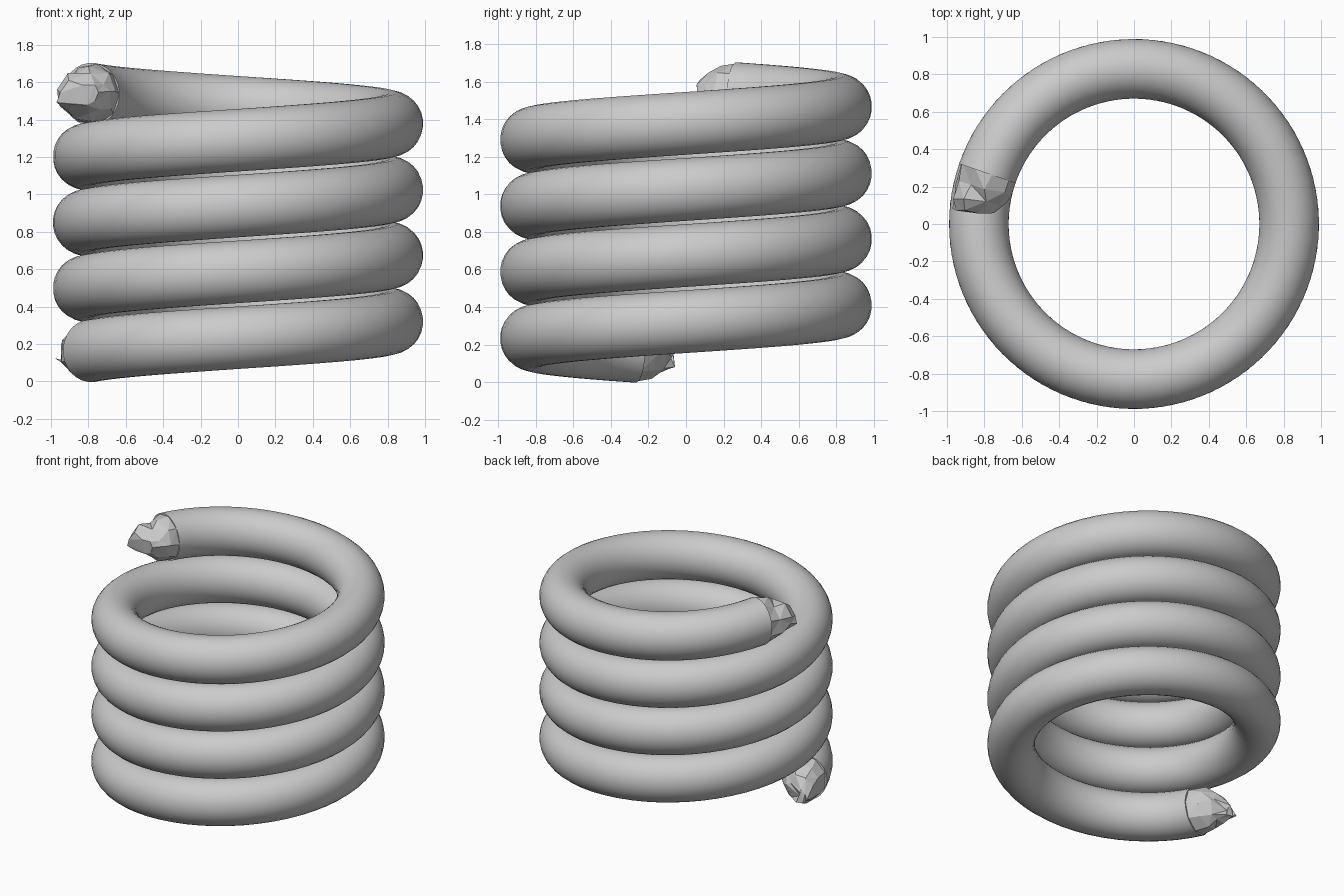
import bpy, bmesh, math, random
from mathutils import Vector

if "Cube" in bpy.data.objects:
    bpy.data.objects.remove(bpy.data.objects["Cube"])

random.seed(4)
R, PITCH, Z0 = 0.83, 0.352, 0.146   # coil radius, rise per turn, height at 180 degrees
TR, TV = 0.160, 0.168               # tube half width and half height

grey = bpy.data.materials.new("grey")
grey.diffuse_color = (0.6, 0.6, 0.6, 1)
grey.use_nodes = True
grey.node_tree.nodes["Principled BSDF"].inputs["Base Color"].default_value = grey.diffuse_color


def point(deg, out, up):
    """Point beside the helix centre line at an angle in degrees."""
    a = math.radians(deg)
    return Vector(((R + out) * math.cos(a), (R + out) * math.sin(a),
                   Z0 + PITCH * (deg - 180) / 360 + up))


def sweep(name, rings, sides, jitter=0.0, cap=True):
    """Skin rings of (angle, outward shift, upward shift, width scale, height scale)."""
    bm = bmesh.new()
    loops = []
    for i, (deg, out, up, sw, sh) in enumerate(rings):
        loop = []
        for k in range(sides):
            t = 2 * math.pi * (k + 0.5) / sides
            j = jitter if i else 0
            loop.append(bm.verts.new(point(
                deg + random.uniform(-40, 40) * j,
                out + TR * sw * math.cos(t) + random.uniform(-j, j),
                up + TV * sh * math.sin(t) + random.uniform(-j, j))))
        loops.append(loop)
    for a, b in zip(loops, loops[1:]):
        for k in range(sides):
            n = (k + 1) % sides
            bm.faces.new((a[k], a[n], b[n], b[k]))
    if cap:
        bm.faces.new(loops[0])
        bm.faces.new(loops[-1])
    if jitter:
        bmesh.ops.triangulate(bm, faces=bm.faces[:])
    bmesh.ops.recalc_face_normals(bm, faces=bm.faces[:])
    me = bpy.data.meshes.new(name)
    bm.to_mesh(me)
    bm.free()
    me.materials.append(grey)
    ob = bpy.data.objects.new(name, me)
    bpy.context.collection.objects.link(ob)
    return ob


# Smooth coiled tube, just under four turns
START, END, STEPS = 199, 1601, 220
coil = sweep("coil", [(START + (END - START) * i / STEPS, 0, 0, 1, 1)
                      for i in range(STEPS + 1)], 28)
for p in coil.data.polygons:
    p.use_smooth = len(p.vertices) == 4

# Broken, faceted lower end: tapers outward and up to a small stub
sweep("lower_broken_end", [(START + 1, 0, 0, 0.99, 0.99),
                           (193, 0.01, 0.005, 0.88, 0.82),
                           (188, 0.03, 0.0, 0.66, 0.55),
                           (184.5, 0.09, -0.03, 0.32, 0.25)], 9, 0.022)

# Broken, faceted upper end: blunt and slightly flared outward
sweep("upper_broken_end", [(END - 1, 0, 0, 0.99, 0.99),
                           (1607, 0.0, -0.005, 0.95, 0.86),
                           (1611.5, 0.015, -0.01, 0.9, 0.66),
                           (1615.5, 0.015, -0.02, 0.72, 0.42)], 9, 0.022)
